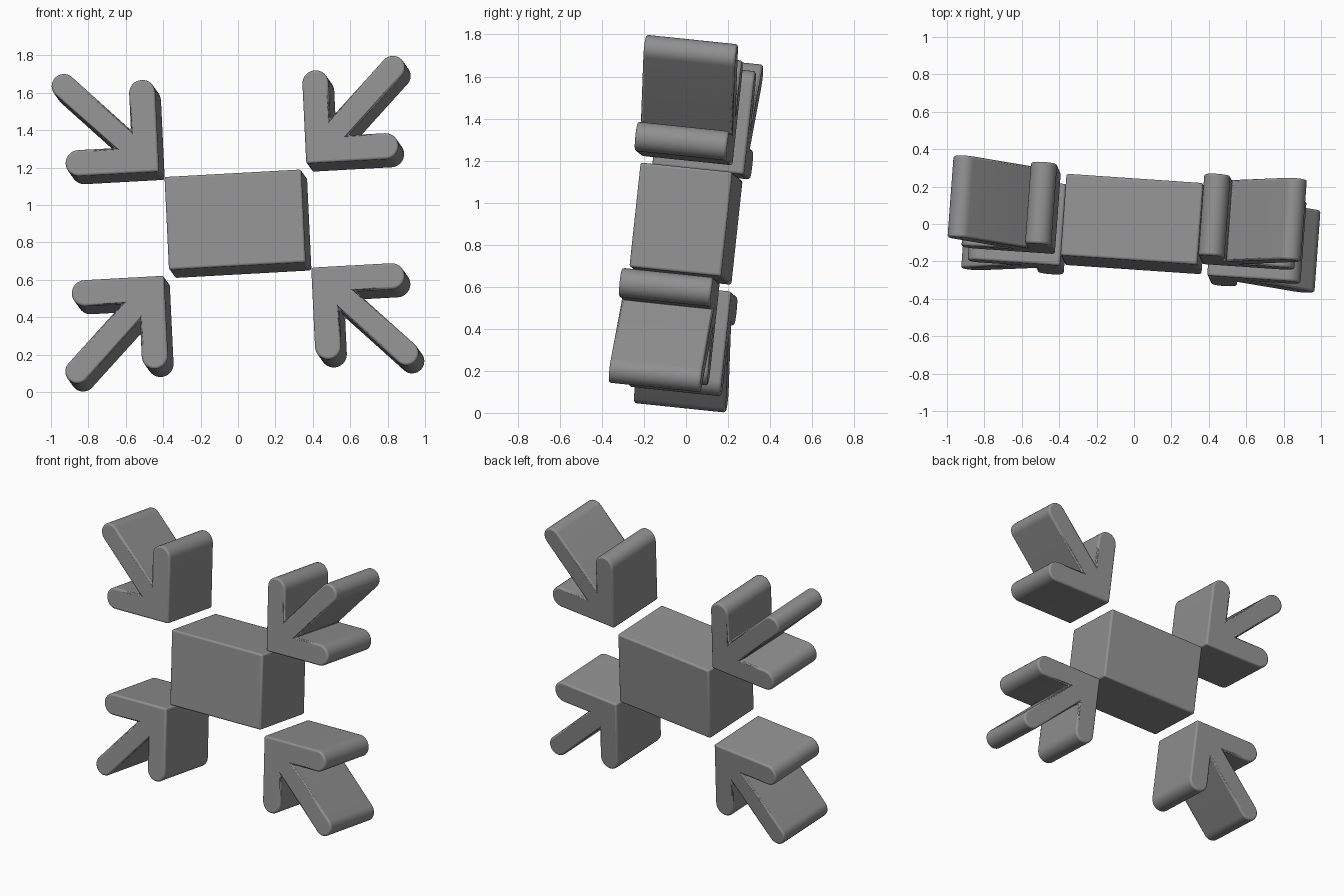
import bpy, bmesh
from math import cos, sin, pi
from mathutils import Matrix, Vector

if "Cube" in bpy.data.objects:
    bpy.data.objects.remove(bpy.data.objects["Cube"])

DEPTH = 0.44
# Whole model is slightly tilted: local x, depth and up axes
X = Vector((0.997, -0.068, 0.055)).normalized()
D = Vector((0.06, 0.993, -0.104))
D = (D - X * D.dot(X)).normalized()
Z = X.cross(D)
POSE = Matrix.Translation((0, 0, 0.9)) @ Matrix((X, D, Z)).transposed().to_4x4()

grey = bpy.data.materials.new("dark_grey")
grey.diffuse_color = (0.28, 0.28, 0.28, 1)
grey.use_nodes = True
grey.node_tree.nodes["Principled BSDF"].inputs["Base Color"].default_value = grey.diffuse_color


def plate(name, outline):
    """Extrude an x/z outline through the depth and soften its rims."""
    bm = bmesh.new()
    face = bm.faces.new([bm.verts.new((x, -DEPTH / 2, z)) for x, z in outline])
    out = bmesh.ops.extrude_face_region(bm, geom=[face])
    bmesh.ops.translate(bm, vec=(0, DEPTH, 0),
                        verts=[g for g in out["geom"] if isinstance(g, bmesh.types.BMVert)])
    bmesh.ops.recalc_face_normals(bm, faces=bm.faces)
    mesh = bpy.data.meshes.new(name)
    bm.to_mesh(mesh)
    bm.free()
    mesh.materials.append(grey)
    ob = bpy.data.objects.new(name, mesh)
    bpy.context.collection.objects.link(ob)
    ob.matrix_world = POSE
    bev = ob.modifiers.new("soft_edges", "BEVEL")
    bev.width, bev.segments = 0.012, 3
    bev.limit_method, bev.angle_limit = "ANGLE", 0.7
    bpy.ops.object.select_all(action="DESELECT")
    bpy.context.view_layer.objects.active = ob
    ob.select_set(True)
    bpy.ops.object.shade_smooth_by_angle(angle=0.6)
    return ob


def cap(cx, cz, r, start, n=16):
    """Half-circle end, counter-clockwise from the start angle."""
    return [(cx + r * cos(start + pi * i / n), cz + r * sin(start + pi * i / n))
            for i in range(n + 1)]


# Arrow profile with its point at the origin, pointing down-left
W, LONG = 0.14, 0.428          # wing width, distance to wing cap centre
R, TIP = 0.065, 0.488          # shaft half width, shaft cap centre
NOTCH = W + R * 2 ** 0.5
arrow = ([(0, 0)] + cap(LONG, W / 2, W / 2, -pi / 2) + [(NOTCH, W)]
         + cap(TIP, TIP, R, -pi / 4) + [(W, NOTCH)]
         + cap(W / 2, LONG, W / 2, 0))

# Central block
plate("centre_block", [(-0.367, -0.25), (0.367, -0.25), (0.367, 0.25), (-0.367, 0.25)])

# Four arrows pointing at the block's corners
for sx, side in ((-1, "left"), (1, "right")):
    for sz, level in ((-1, "lower"), (1, "upper")):
        plate(f"{level}_{side}_arrow",
              [(sx * (0.395 + x), sz * (0.28 + z)) for x, z in arrow])
